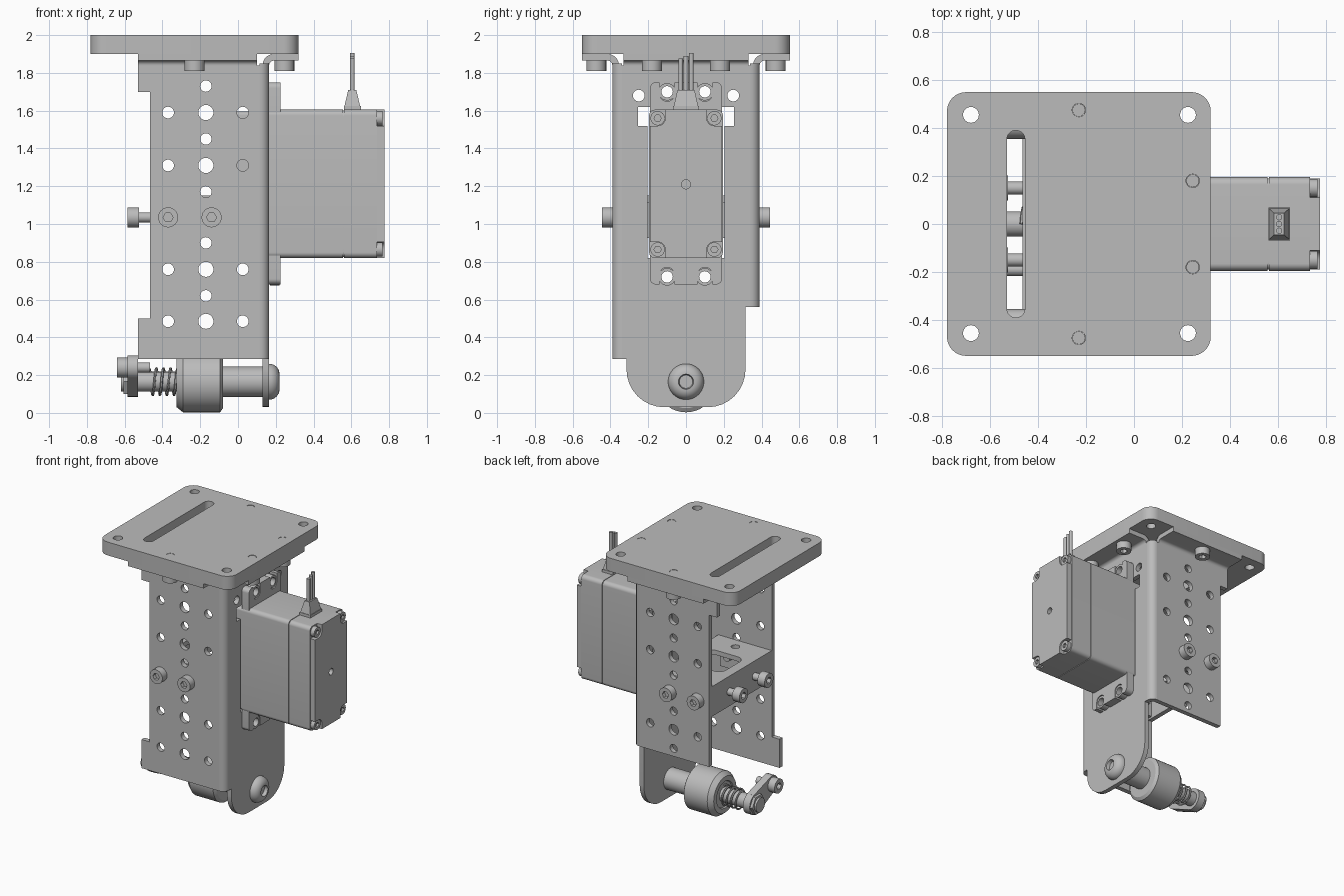
import bpy, bmesh
from math import pi, sin, cos
from mathutils import Vector

if "Cube" in bpy.data.objects:
    bpy.data.objects.remove(bpy.data.objects["Cube"])

GREY = (0.5, 0.5, 0.5, 1)
metal = bpy.data.materials.new("plain_grey")
metal.use_nodes = True
metal.diffuse_color = GREY
metal.node_tree.nodes["Principled BSDF"].inputs["Base Color"].default_value = GREY


def finish(name, bm):
    """Clean the mesh, smooth its shallow edges and link it."""
    bmesh.ops.remove_doubles(bm, verts=bm.verts, dist=1e-5)
    bmesh.ops.recalc_face_normals(bm, faces=bm.faces)
    for f in bm.faces:
        f.smooth = True
    for e in bm.edges:
        e.smooth = len(e.link_faces) == 2 and e.calc_face_angle(pi) < 0.55
    mesh = bpy.data.meshes.new(name)
    bm.to_mesh(mesh)
    bm.free()
    mesh.materials.append(metal)
    ob = bpy.data.objects.new(name, mesh)
    bpy.context.collection.objects.link(ob)
    return ob


def from_curve(name, curve, remap=None):
    ob = bpy.data.objects.new(name + "_curve", curve)
    bpy.context.collection.objects.link(ob)
    deps = bpy.context.evaluated_depsgraph_get()
    mesh = bpy.data.meshes.new_from_object(ob.evaluated_get(deps))
    bm = bmesh.new()
    bm.from_mesh(mesh)
    bpy.data.objects.remove(ob)
    bpy.data.meshes.remove(mesh)
    if remap:
        for v in bm.verts:
            v.co = remap(*v.co)
    return finish(name, bm)


def circle(u, v, r, n=24):
    return [(u + r * cos(2 * pi * i / n), v + r * sin(2 * pi * i / n)) for i in range(n)]


def rounded(points, steps=8):
    """Outline whose corners (u, v, radius) are rounded where a radius is given."""
    out = []
    for i, p in enumerate(points):
        c = Vector(p[:2])
        if len(p) < 3:
            out.append(tuple(c))
            continue
        a = (Vector(points[i - 1][:2]) - c).normalized()
        b = (Vector(points[(i + 1) % len(points)][:2]) - c).normalized()
        for k in range(steps + 1):
            t = pi / 2 * k / steps
            out.append(tuple(c + p[2] * (a * (1 - sin(t)) + b * (1 - cos(t)))))
    return out


def rect(u0, u1, v0, v1, r=0.0):
    corners = [(u0, v0), (u1, v0), (u1, v1), (u0, v1)]
    return rounded([c + (r,) for c in corners]) if r else corners


def plate(name, axis, lo, hi, outline, holes=()):
    """Extrude a flat outline with holes along an axis."""
    cu = bpy.data.curves.new(name, 'CURVE')
    cu.dimensions, cu.fill_mode, cu.extrude = '2D', 'BOTH', (hi - lo) / 2
    for loop in [outline, *holes]:
        s = cu.splines.new('POLY')
        s.points.add(len(loop) - 1)
        for p, (u, v) in zip(s.points, loop):
            p.co = (u, v, 0, 1)
        s.use_cyclic_u = True
    m = (lo + hi) / 2
    remap = {'x': lambda u, v, w: (w + m, u, v),
             'y': lambda u, v, w: (u, w + m, v),
             'z': lambda u, v, w: (u, v, w + m)}[axis]
    return from_curve(name, cu, remap)


def lathe(name, profile, y=0.0, z=0.165):
    """Turn an (x, radius) profile about an axis parallel to x."""
    bm = bmesh.new()
    vs = [bm.verts.new((x, y, z + r)) for x, r in profile]
    es = [bm.edges.new(pair) for pair in zip(vs, vs[1:])]
    bmesh.ops.spin(bm, geom=vs + es, cent=(0, y, z), axis=(1, 0, 0),
                   angle=2 * pi, steps=40, use_merge=True)
    return finish(name, bm)


def screw(name, axis, u, v, base, sign, length, head=0.055, r=0.053):
    """Socket-head screw: head grows from base along sign, shank runs the other way."""
    top, tip = base + sign * head, base - sign * length
    plate(name + "_head", axis, min(base, top), max(base, top),
          circle(u, v, r), [circle(u, v, r / 2, 6)])
    mid = base + sign * head / 2
    plate(name + "_shank", axis, min(mid, tip), max(mid, tip), circle(u, v, 0.027))


# Top mounting plate
holes = [circle(x, y, 0.033) for x in (-0.68, 0.225) for y in (-0.455, 0.455)]
bolts = [(-0.23, 0.475), (-0.23, -0.475), (0.245, 0.18), (0.245, -0.18)]
holes += [circle(x, y, 0.028) for x, y in bolts]
holes.append(rect(-0.53, -0.455, -0.39, 0.39, 0.037))
plate("top_plate", 'z', 1.9, 2.0, rect(-0.78, 0.32, -0.55, 0.55, 0.08), holes)
for x, y in bolts:
    screw("plate_screw", 'z', x, y, 1.865, -1, 0.133)

# Bracket side walls with hole pattern, bends and top flanges
pattern = [(x, z, 0.031) for x in (-0.37, 0.025) for z in (1.59, 1.31, 0.76, 0.485)]
pattern += [(-0.17, z, 0.03) for z in (1.73, 1.45, 1.17, 0.9, 0.62)]
pattern += [(-0.17, z, 0.04) for z in (1.59, 1.31, 0.76, 0.485)]
for s, bottom in ((-1, 0.285), (1, 0.56)):
    wall = [(-0.465, 1.7), (-0.53, 1.7), (-0.53, 1.84), (0.115, 1.84), (0.115, bottom)]
    wall += [(-0.53, bottom), (-0.53, 0.5), (-0.465, 0.5)] if s < 0 else [(-0.465, bottom)]
    plate("side_wall", 'y', min(s * 0.355, s * 0.39), max(s * 0.355, s * 0.39), wall,
          [circle(*h) for h in pattern if h[1] > bottom + 0.04])
    arc = [pi / 2 * k / 8 for k in range(9)]
    bend = [(0.115 + 0.05 * sin(t), s * (0.34 + 0.05 * cos(t))) for t in arc]
    bend += [(0.115 + 0.015 * sin(t), s * (0.34 + 0.015 * cos(t))) for t in reversed(arc)]
    plate("corner_bend", 'z', bottom, 1.85, bend)


def flange(inner, outer, s):
    return rounded([(s * inner, 1.84), (s * inner, 1.9, 0.06), (s * outer, 1.9),
                    (s * outer, 1.865), (s * (inner + 0.035), 1.865, 0.025),
                    (s * (inner + 0.035), 1.84)])


for s in (-1, 1):
    plate("side_flange", 'x', -0.53, 0.1, flange(0.355, 0.55, s))
plate("front_flange", 'y', -0.33, 0.33, flange(0.13, 0.32, 1))

# Bracket front wall with rounded tongue and motor window
front = rounded([(-0.34, 1.84), (0.34, 1.84), (0.34, 0.56), (0.315, 0.56),
                 (0.315, 0.03, 0.2), (-0.315, 0.03, 0.2), (-0.315, 0.285), (-0.34, 0.285)])
window = [(-0.205, 0.82), (0.205, 0.82), (0.205, 1.52), (0.255, 1.52),
          (0.255, 1.62), (-0.255, 1.62), (-0.255, 1.52), (-0.205, 1.52)]
holes = [circle(s * y, z, 0.031) for s in (-1, 1) for y, z in ((0.25, 1.68), (0.1, 1.7), (0.1, 0.72))]
plate("front_wall", 'x', 0.13, 0.165, front, [window] + holes)

# Inner shelf with folded lips
plate("shelf", 'z', 1.115, 1.15, rect(-0.465, -0.02, -0.355, 0.355),
      [rect(-0.39, -0.1, -0.14, 0.14, 0.06)] + [circle(-0.225, s * 0.265, 0.03) for s in (-1, 1)])
plate("shelf_back_lip", 'x', -0.465, -0.43, rect(-0.355, 0.355, 0.925, 1.12))
for s in (-1, 1):
    a, b = sorted((s * 0.32, s * 0.355))
    plate("shelf_side_lip", 'y', a, b, rect(-0.43, -0.06, 0.94, 1.12))
    for x in (-0.37, -0.14):
        screw("side_screw", 'y', x, 1.035, s * 0.39, s, 0.11)
    screw("back_screw", 'x', s * 0.15, 1.035, -0.525, -1, 0.13, head=0.06)

# Motor case
plate("motor_rear_case", 'x', -0.02, 0.17, rect(-0.19, 0.19, 0.83, 1.595, 0.02))
plate("motor_case", 'x', 0.165, 0.557, rect(-0.195, 0.195, 0.82, 1.605, 0.03))
plate("motor_seam", 'x', 0.55, 0.57, rect(-0.19, 0.19, 0.825, 1.6, 0.03))
plate("motor_cap", 'x', 0.562, 0.735, rect(-0.195, 0.195, 0.82, 1.605, 0.03))
end = [(-0.11, 0.82), (0.11, 0.82), (0.11, 0.905, 0.04), (0.19, 0.905),
       (0.19, 1.52), (0.11, 1.52, 0.04), (0.11, 1.605), (-0.11, 1.605),
       (-0.11, 1.52, 0.04), (-0.19, 1.52), (-0.19, 0.905), (-0.11, 0.905, 0.04)]
plate("motor_end", 'x', 0.73, 0.775, rounded(end), [circle(0, 1.21, 0.024)])
for y in (-0.15, 0.15):
    for z in (0.865, 1.56):
        screw("case_screw", 'x', y, z, 0.735, 1, 0.01, head=0.03, r=0.038)
lathe("motor_shaft", [(-0.08, 0), (-0.08, 0.05), (0, 0.05), (0, 0)], z=1.4)

# Motor mounting ears with open slots and grommets
for s, base, tip, hole in ((-1, 0.85, 0.68, 0.72), (1, 1.57, 1.75, 1.7)):
    root = hole - s * 0.05
    ear = [(-0.19, base), (-0.19, tip, 0.03), (-0.14, tip), (-0.14, root, 0.039),
           (-0.06, root, 0.039), (-0.06, tip), (0.06, tip), (0.06, root, 0.039),
           (0.14, root, 0.039), (0.14, tip), (0.19, tip, 0.03), (0.19, base)]
    plate("motor_ear", 'x', 0.165, 0.225, rounded(ear))
    for y in (-0.1, 0.1):
        plate("ear_grommet", 'x', 0.17, 0.22, circle(y, hole, 0.046), [circle(y, hole, 0.03)])

# Cable boot and three wires
bm = bmesh.new()
bmesh.ops.create_cube(bm, size=1)
for v in bm.verts:
    k = 0.5 if v.co.z > 0 else 1
    v.co = (0.605 + v.co.x * 0.085 * k, v.co.y * 0.13 * (k + 0.2 * (k < 1)), 1.665 + v.co.z * 0.09)
finish("cable_boot", bm)
plate("boot_base", 'z', 1.6, 1.625, rect(0.56, 0.65, -0.068, 0.068))
for y in (-0.028, 0, 0.028):
    plate("wire", 'z', 1.7, 1.89 + y / 2, circle(0.605, y, 0.013, 12))

# Roller, its axle and dome bolt
dome = [(0.165 + 0.055 * sin(t), 0.04 + 0.055 * cos(t)) for t in [pi / 2 * k / 8 for k in range(9)]]
lathe("dome_bolt", [(0.165, 0)] + dome + [(0.195, 0.035), (0.195, 0)])
lathe("axle", [(0.13, 0), (0.13, 0.08), (-0.09, 0.08), (-0.09, 0)])
lathe("roller", [(-0.08, 0), (-0.08, 0.14), (-0.095, 0.162), (-0.29, 0.162), (-0.3, 0.155),
                 (-0.325, 0.135), (-0.325, 0.1), (-0.315, 0.095), (-0.315, 0)])
lathe("rod", [(-0.3, 0), (-0.3, 0.053), (-0.62, 0.053), (-0.62, 0)])
plate("rod_nut", 'x', -0.605, -0.58, circle(0, 0.165, 0.075, 6))

# Compression spring
cu = bpy.data.curves.new("spring", 'CURVE')
cu.dimensions, cu.bevel_depth, cu.bevel_resolution, cu.use_fill_caps = '3D', 0.007, 1, True
sp = cu.splines.new('POLY')
sp.points.add(80)
for i, p in enumerate(sp.points):
    t = 2 * pi * i / 20
    p.co = (-0.47 + 0.15 * i / 80, 0.07 * sin(t), 0.165 + 0.07 * cos(t), 1)
from_curve("spring", cu)

# Lever: tapered link between the rod and a clamp screw
link = Vector((-0.19, 0.075))
perp = Vector((-link.y, link.x)).normalized()
side = [Vector((0, 0.165)) + perp * 0.08, Vector((0, 0.165)) - perp * 0.08]
far = [Vector((0, 0.165)) + link - perp * 0.065, Vector((0, 0.165)) + link + perp * 0.065]
plate("lever_arm", 'x', -0.585, -0.53, [tuple(p) for p in side + far])
plate("lever_hub", 'x', -0.585, -0.53, circle(0, 0.165, 0.08))
plate("lever_end", 'x', -0.585, -0.53, circle(link.x, 0.165 + link.y, 0.065))
screw("lever_screw", 'x', link.x, 0.165 + link.y, -0.585, -1, 0.12)
